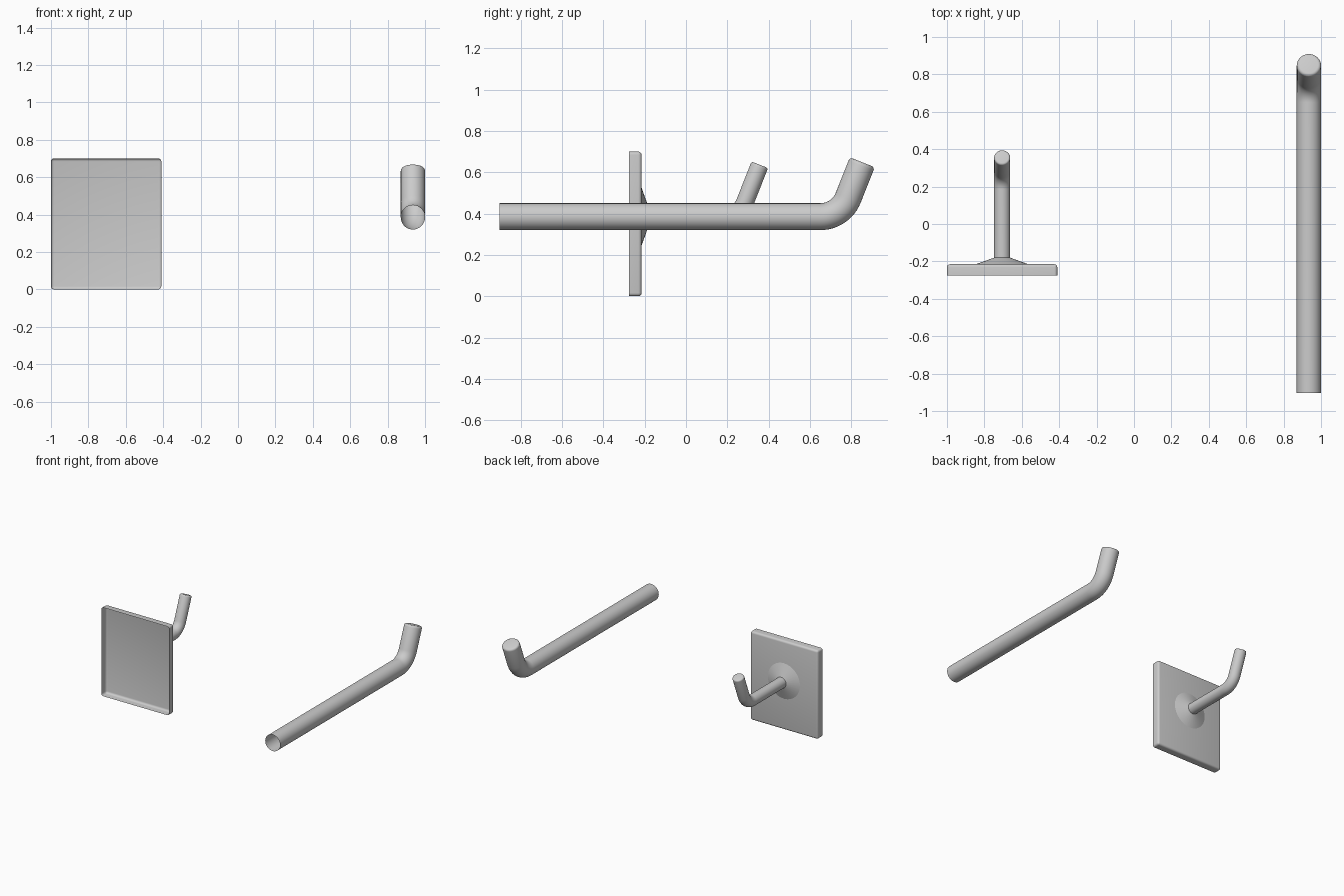
import bpy, bmesh, math
from mathutils import Vector, Matrix

if "Cube" in bpy.data.objects:
    bpy.data.objects.remove(bpy.data.objects["Cube"])

BEND = math.radians(68.5)
ROD_Z = 0.385


def finish(name, bm, angle=35):
    bmesh.ops.recalc_face_normals(bm, faces=bm.faces[:])
    me = bpy.data.meshes.new(name)
    bm.to_mesh(me)
    bm.free()
    ob = bpy.data.objects.new(name, me)
    bpy.context.collection.objects.link(ob)
    bpy.ops.object.select_all(action='DESELECT')
    ob.select_set(True)
    bpy.context.view_layer.objects.active = ob
    bpy.ops.object.shade_smooth_by_angle(angle=math.radians(angle))
    return ob


def loft(name, rings, x, segs=32, cap=True):
    """Skin circles given as (y, z, tilt, radius); the first end stays open."""
    bm = bmesh.new()
    loops = []
    for y, z, t, r in rings:
        up = Vector((0, -math.sin(t), math.cos(t)))
        loops.append([bm.verts.new(Vector((x, y, z))
                      + Vector((r * math.cos(a), 0, 0)) + up * r * math.sin(a))
                      for a in (2 * math.pi * i / segs for i in range(segs))])
    for a, b in zip(loops, loops[1:]):
        for i in range(segs):
            j = (i + 1) % segs
            bm.faces.new((a[i], a[j], b[j], b[i]))
    if cap:
        bm.faces.new(loops[-1])
    return finish(name, bm)


def bent_rod(name, x, y_start, y_bend, bend_r, radius, tip, edge):
    """Straight tube, bent upwards, with a rounded tip centred at tip (y, z)."""
    rings = [(y_start, ROD_Z, 0, radius)]
    for i in range(13):
        t = BEND * i / 12
        rings.append((y_bend + bend_r * math.sin(t),
                      ROD_Z + bend_r * (1 - math.cos(t)), t, radius))
    for i in range(5):
        a = math.pi / 2 * i / 4
        back = edge * (1 - math.sin(a))
        rings.append((tip[0] - back * math.cos(BEND), tip[1] - back * math.sin(BEND),
                      BEND, radius - edge * (1 - math.cos(a))))
    return loft(name, rings, x)


# Backing plate: shallow shell, open at the front, rounded on the hook side
bm = bmesh.new()
bmesh.ops.create_cube(bm, size=1, matrix=Matrix.Translation((-0.705, -0.245, 0.35))
                      @ Matrix.Diagonal((0.59, 0.06, 0.70, 1)))
edges = [e for e in bm.edges if any(v.co.y > -0.23 for v in e.verts)]
bmesh.ops.bevel(bm, geom=edges, offset=0.016, segments=4, profile=0.5, affect='EDGES')
bm.normal_update()
bmesh.ops.delete(bm, geom=[f for f in bm.faces if f.normal.y < -0.9], context='FACES')
finish("backing_plate", bm)

# Conical collar at the root of the small hook
loft("hook_collar", [(-0.215, ROD_Z, 0, 0.14), (-0.18, ROD_Z, 0, 0.043)], -0.705, cap=False)

# Small hook on the plate and the large separate hook
bent_rod("small_hook", -0.705, -0.215, 0.183, 0.11, 0.043, (0.357, 0.636), 0.011)
bent_rod("large_hook", 0.935, -0.903, 0.65, 0.145, 0.065, (0.853, 0.648), 0.016)
